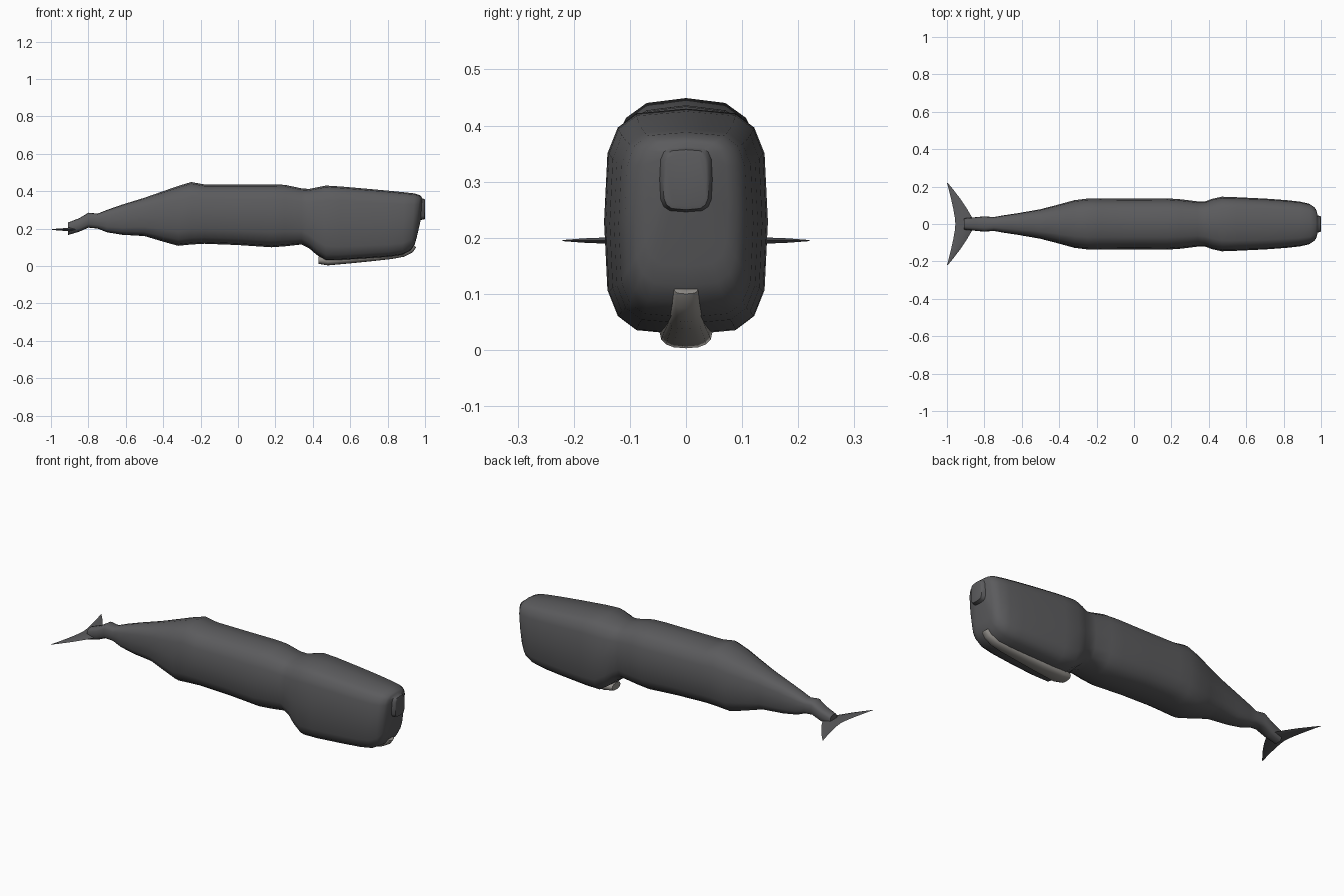
import bpy, bmesh, math

cube = bpy.data.objects.get("Cube")
if cube:
    bpy.data.objects.remove(cube, do_unlink=True)


def material(name, rgb):
    m = bpy.data.materials.new(name)
    m.use_nodes = True
    m.diffuse_color = (*rgb, 1)
    m.node_tree.nodes["Principled BSDF"].inputs["Base Color"].default_value = (*rgb, 1)
    return m


skin = material("dark grey skin", (0.105, 0.105, 0.11))
pale = material("pale jaw skin", (0.30, 0.285, 0.265))


def finish(name, bm, mat, angle):
    bmesh.ops.recalc_face_normals(bm, faces=bm.faces)
    mesh = bpy.data.meshes.new(name)
    bm.to_mesh(mesh)
    bm.free()
    mesh.materials.append(mat)
    obj = bpy.data.objects.new(name, mesh)
    bpy.context.collection.objects.link(obj)
    bpy.ops.object.select_all(action="DESELECT")
    obj.select_set(True)
    bpy.context.view_layer.objects.active = obj
    bpy.ops.object.shade_smooth_by_angle(angle=math.radians(angle))
    return obj


def power(v, e):
    return math.copysign(abs(v) ** e, v)


def loft(name, stations, mat, sides=16, angle=50):
    """Station: bottom x, top x, bottom z, top z, half width, squareness."""
    bm = bmesh.new()
    rings = []
    for xb, xt, zb, zt, w, n in stations:
        ring = []
        for i in range(sides):
            a = math.tau * i / sides
            y = w * power(math.sin(a), 2 / n)
            t = 0.5 + 0.5 * power(math.cos(a), 2 / n)
            ring.append(bm.verts.new((xb + (xt - xb) * t, y, zb + (zt - zb) * t)))
        rings.append(ring)
    for a, b in zip(rings, rings[1:]):
        for i in range(sides):
            j = (i + 1) % sides
            bm.faces.new((a[i], a[j], b[j], b[i]))
    bm.faces.new(rings[0])
    bm.faces.new(rings[-1])
    return finish(name, bm, mat, angle)


# Trunk from the tail stock to the neck: x, bottom, top, half width
trunk = [
    (-.91, .165, .232, .03), (-.85, .183, .255, .036), (-.80, .205, .285, .041),
    (-.75, .2, .28, .037), (-.70, .18, .3, .046), (-.62, .167, .328, .058),
    (-.5, .16, .365, .079), (-.4, .13, .4, .105), (-.32, .108, .428, .127),
    (-.25, .115, .449, .136), (-.18, .119, .436, .137), (0, .112, .436, .135),
    (.18, .1, .436, .137), (.25, .105, .434, .132), (.34, .115, .415, .121),
]
stations = [(x, x, b, t, w, 2.9) for x, b, t, w in trunk]

# Boxy head with a sloping face and a blunt raised snout
stations += [
    (.38, .38, .095, .412, .121, 3.2), (.42, .42, .06, .42, .135, 3.5),
    (.47, .47, .027, .43, .146, 3.8), (.55, .55, .029, .425, .143, 4),
    (.7, .7, .039, .412, .136, 4), (.81, .81, .047, .402, .128, 4),
    (.88, .89, .058, .394, .12, 4), (.925, .945, .083, .388, .109, 4),
    (.945, .972, .115, .379, .092, 4), (.955, .98, .15, .372, .075, 4),
    (.977, .984, .246, .362, .047, 4), (.998, .998, .25, .357, .041, 4),
    (1, 1, .257, .35, .036, 4),
]
loft("whale_body", stations, skin)

# Slim lower jaw, hooked up over the face at its tip
jaw = [
    (.43, .43, .012, .05, .036, 2.5), (.48, .48, .003, .06, .047, 2.5),
    (.6, .6, .014, .07, .043, 2.5), (.72, .72, .026, .08, .037, 2.5),
    (.82, .82, .037, .09, .033, 2.5), (.89, .88, .05, .1, .029, 2.5),
    (.935, .91, .074, .112, .025, 2.5), (.953, .93, .1, .116, .021, 2.5),
]
loft("lower_jaw", jaw, pale)

# Crescent flukes: spanwise y, leading x, trailing x, half thickness
span = [(0, -.85, -.955, .011), (.035, -.866, -.958, .01), (.08, -.892, -.966, .008),
        (.13, -.925, -.977, .006), (.18, -.963, -.989, .004), (.22, -.996, -1, .001)]
full = [(-y, a, b, h) for y, a, b, h in reversed(span[1:])] + span
bm = bmesh.new()
rows = []
for y, lead, trail, h in full:
    mid = lead + (trail - lead) * 0.4
    rows.append([bm.verts.new((x, y, .195 + z))
                 for x, z in ((lead, 0), (mid, h), (trail, 0), (mid, -h))])
for a, b in zip(rows, rows[1:]):
    for i in range(4):
        j = (i + 1) % 4
        bm.faces.new((a[i], a[j], b[j], b[i]))
bm.faces.new(rows[0])
bm.faces.new(rows[-1])
finish("tail_flukes", bm, skin, 40)
